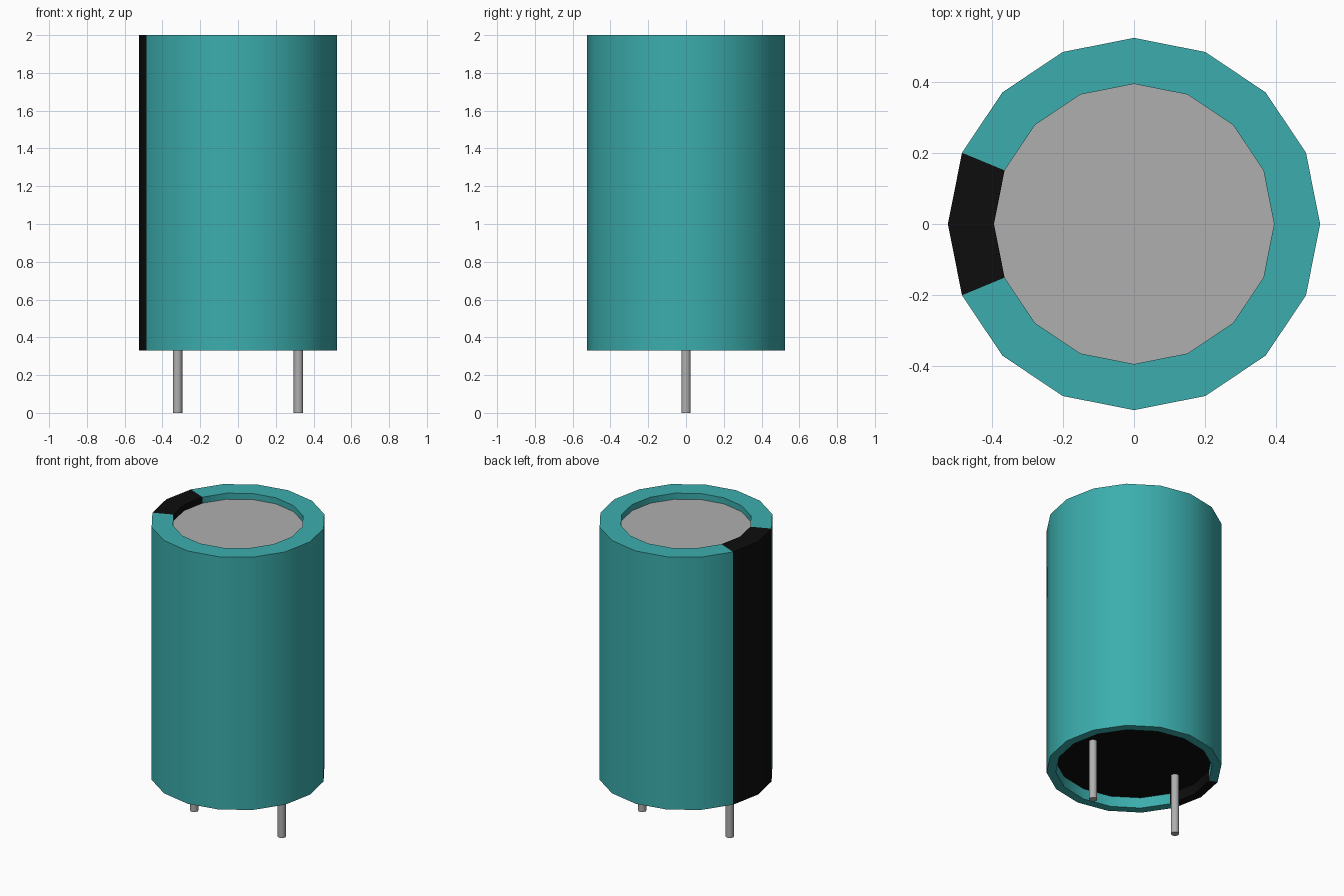
import bpy, bmesh
from math import cos, sin, pi, radians

cube = bpy.data.objects.get("Cube")
if cube:
    bpy.data.objects.remove(cube, do_unlink=True)

SIDES = 16
OUTER, TOP_HOLE, BASE_HOLE = 0.525, 0.395, 0.47
BOTTOM, TOP = 0.33, 2.0
CAP_Z, BASE_Z = 1.96, 0.40


def material(name, color, rough=0.6):
    m = bpy.data.materials.new(name)
    m.use_nodes = True
    m.diffuse_color = (*color, 1)
    bsdf = m.node_tree.nodes["Principled BSDF"]
    bsdf.inputs["Base Color"].default_value = (*color, 1)
    bsdf.inputs["Roughness"].default_value = rough
    return m


teal = material("teal sleeve", (0.045, 0.42, 0.42))
black = material("black", (0.004, 0.004, 0.004))
grey = material("grey metal", (0.43, 0.43, 0.43))


def finish(name, bm, mats, smooth=True):
    mesh = bpy.data.meshes.new(name)
    bm.to_mesh(mesh)
    bm.free()
    obj = bpy.data.objects.new(name, mesh)
    bpy.context.collection.objects.link(obj)
    for m in mats:
        mesh.materials.append(m)
    if smooth:
        bpy.ops.object.select_all(action="DESELECT")
        obj.select_set(True)
        bpy.context.view_layer.objects.active = obj
        bpy.ops.object.shade_smooth_by_angle(angle=radians(35))
    return obj


def ring(bm, radius, z, sides=SIDES):
    return [bm.verts.new((radius * cos(2 * pi * i / sides),
                          radius * sin(2 * pi * i / sides), z)) for i in range(sides)]


# Sleeve: a turned shell with folded rims; the two segments facing -x are the stripe
bm = bmesh.new()
profile = [(TOP_HOLE, CAP_Z), (TOP_HOLE, TOP), (OUTER, TOP),
           (OUTER, BOTTOM), (BASE_HOLE, BOTTOM), (BASE_HOLE, BASE_Z)]
rings = [ring(bm, r, z) for r, z in profile]
for upper, lower in zip(rings, rings[1:]):
    for i in range(SIDES):
        j = (i + 1) % SIDES
        face = bm.faces.new((upper[i], lower[i], lower[j], upper[j]))
        face.material_index = int(i in (SIDES // 2 - 1, SIDES // 2))
finish("sleeve", bm, [teal, black])


# Recessed end discs
def disc(name, radius, z, mat, down=False):
    bm = bmesh.new()
    verts = ring(bm, radius, z)
    bm.faces.new(verts[::-1] if down else verts)
    finish(name, bm, [mat], smooth=False)


disc("can_top", TOP_HOLE, CAP_Z, grey)
disc("base_seal", BASE_HOLE, BASE_Z, black, down=True)

# Lead pins
for name, x in (("left_pin", 0.32), ("right_pin", -0.32)):
    bm = bmesh.new()
    bmesh.ops.create_cone(bm, cap_ends=True, segments=12, radius1=0.025,
                          radius2=0.025, depth=BASE_Z)
    bmesh.ops.translate(bm, verts=bm.verts, vec=(x, 0, BASE_Z / 2))
    finish(name, bm, [grey])
